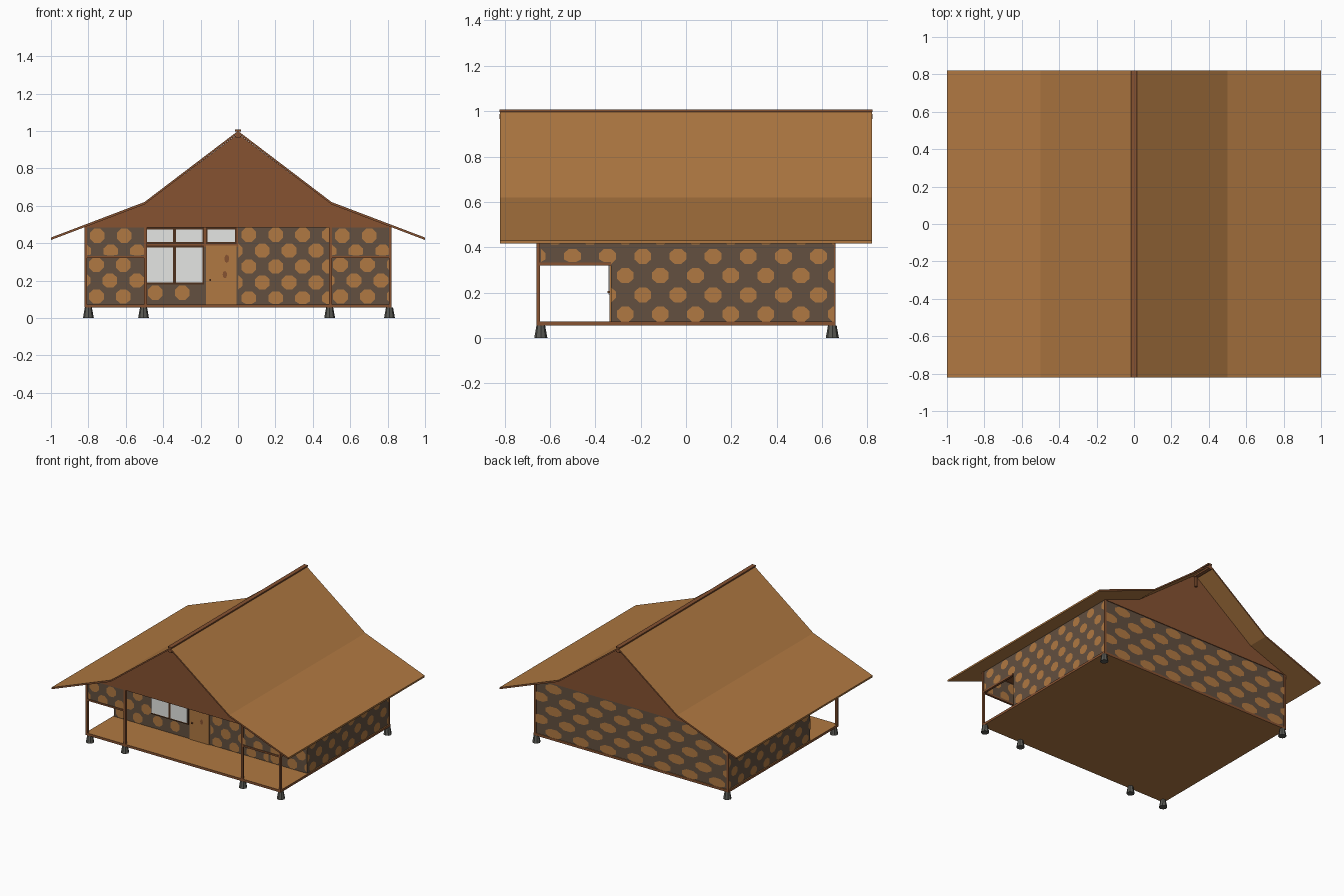
import bpy, bmesh, math

cube = bpy.data.objects.get("Cube")
if cube:
    bpy.data.objects.remove(cube, do_unlink=True)


def material(name, r, g, b):
    m = bpy.data.materials.new(name)
    m.use_nodes = True
    m.diffuse_color = (r, g, b, 1)
    m.node_tree.nodes["Principled BSDF"].inputs["Base Color"].default_value = (r, g, b, 1)
    return m


TAN = material("tan wood", 0.435, 0.19, 0.054)
BROWN = material("brown wood", 0.24, 0.085, 0.031)
DARK = material("dark wood", 0.075, 0.03, 0.012)
WEAVE = material("dark weave", 0.125, 0.08, 0.05)
GLASS = material("pale glass", 0.78, 0.79, 0.77)
STONE = material("grey stone", 0.1, 0.1, 0.088)


def make(name, verts, faces, *mats):
    mesh = bpy.data.meshes.new(name)
    mesh.from_pydata(verts, [], faces)
    for m in mats:
        mesh.materials.append(m)
    obj = bpy.data.objects.new(name, mesh)
    bpy.context.collection.objects.link(obj)
    return obj


def prism(name, outline, y0, y1, *mats):
    """Extrude an x-z outline along y."""
    n = len(outline)
    verts = [(x, y, z) for y in (y0, y1) for x, z in outline]
    faces = [tuple(range(n)), tuple(range(2 * n - 1, n - 1, -1))]
    faces += [(i, n + i, n + (i + 1) % n, (i + 1) % n) for i in range(n)]
    obj = make(name, verts, faces, *mats)
    bm = bmesh.new()
    bm.from_mesh(obj.data)
    bmesh.ops.recalc_face_normals(bm, faces=bm.faces)
    bm.to_mesh(obj.data)
    bm.free()
    return obj


def box(name, x0, x1, y0, y1, z0, z1, *mats):
    return prism(name, [(x0, z0), (x1, z0), (x1, z1), (x0, z1)], y0, y1, *mats)


def spots(name, axis, plane, facing, u0, u1, z0, z1, du, ru, rz=0.036, dz=0.085):
    """Staggered woven spots on a wall, trimmed to its rectangle."""
    verts, faces = [], []
    at = plane + facing * 0.003
    flip = (axis == "y") == (facing > 0)
    for row in range(int((z1 - z0) / dz) + 2):
        cz = z1 - 0.045 - row * dz
        if cz < z0 - rz / 2:
            continue
        for col in range(int((u1 - u0) / du) + 2):
            cu = u0 + du * (col + (0.4 if row % 2 else 0.9) - 0.5)
            if not u0 - ru / 2 < cu < u1 + ru / 2:
                continue
            start = len(verts)
            for k in range(8):
                a = math.tau * (k + 0.5) / 8
                u = min(max(cu + ru * math.cos(a), u0), u1)
                z = min(max(cz + rz * math.sin(a), z0), z1)
                verts.append((u, at, z) if axis == "y" else (at, u, z))
            ring = list(range(start, start + 8))
            faces.append(ring[::-1] if flip else ring)
    make(name, verts, faces, TAN)


# Floor with tan faces and brown rim, on stone feet
floor = box("floor_slab", -0.822, 0.822, -0.66, 0.66, 0.055, 0.073, BROWN, TAN)
for face in floor.data.polygons:
    face.material_index = int(abs(face.normal.z) > 0.9)
for x, y in [(-0.8, -0.64), (-0.505, -0.64), (0.49, -0.64), (0.81, -0.64), (-0.8, 0.645), (0.81, 0.645)]:
    bpy.ops.mesh.primitive_cone_add(vertices=8, radius1=0.029, radius2=0.019, depth=0.056,
                                    location=(x, y, 0.028))
    foot = bpy.context.object
    foot.name = "stone_foot"
    foot.data.materials.append(STONE)

# Woven house body
FRONT = -0.33
box("house_walls", -0.815, 0.815, FRONT, 0.655, 0.07, 0.49, WEAVE)
spots("back_wall_spots", "y", 0.655, 1, -0.815, 0.815, 0.07, 0.49, 0.23, 0.072)
for s in (-1, 1):
    spots("side_wall_spots", "x", s * 0.815, s, FRONT, 0.655, 0.07, 0.49, 0.155, 0.04)
for u0, u1, z1 in [(-0.815, -0.5, 0.33), (-0.5, -0.18, 0.18), (0, 0.49, 0.49), (0.49, 0.815, 0.33)]:
    spots("front_wall_spots", "y", FRONT, -1, u0, u1, 0.075, z1, 0.144, 0.043, 0.041)

# Porch posts, upper woven panels and their rails
for s in (-1, 1):
    for x in (0.495, 0.814):
        box("porch_post", s * x - 0.008, s * x + 0.008, -0.66, -0.644, 0.07, 0.49, BROWN)
    lo, hi = sorted((s * 0.5, s * 0.81))
    box("front_upper_panel", lo, hi, -0.655, -0.647, 0.325, 0.49, WEAVE)
    for plane, facing in ((-0.655, -1), (-0.647, 1)):
        spots("front_panel_spots", "y", plane, facing, lo, hi, 0.335, 0.485, 0.144, 0.043, 0.041)
    box("front_panel_rail", lo, hi, -0.66, -0.644, 0.32, 0.332, BROWN)
    lo, hi = sorted((s * 0.807, s * 0.815))
    box("side_upper_panel", lo, hi, -0.65, FRONT, 0.325, 0.49, WEAVE)
    for plane, facing in ((lo, -1), (hi, 1)):
        spots("side_panel_spots", "x", plane, facing, -0.64, FRONT, 0.335, 0.49, 0.155, 0.04)
    lo, hi = sorted((s * 0.803, s * 0.82))
    box("side_panel_rail", lo, hi, -0.65, FRONT, 0.32, 0.332, BROWN)
    box("back_corner_post", lo, hi, 0.652, 0.66, 0.07, 0.49, BROWN)
box("front_beam", -0.82, 0.82, -0.66, -0.644, 0.484, 0.495, BROWN)
box("porch_ceiling", -0.81, 0.81, -0.65, FRONT, 0.487, 0.492, BROWN)


# Windows: dark frame, pale panes
def window(name, x0, x1, z0, z1, panes):
    box(name + "_frame", x0, x1, FRONT - 0.008, FRONT, z0, z1, DARK)
    step = (x1 - x0) / panes
    for i in range(panes):
        box(name + "_pane", x0 + i * step + 0.008, x0 + (i + 1) * step - 0.008,
            FRONT - 0.011, FRONT - 0.007, z0 + 0.011, z1 - 0.011, GLASS)


box("window_surround", -0.5, 0, FRONT - 0.005, FRONT, 0.38, 0.49, BROWN)
window("main_window", -0.498, -0.182, 0.18, 0.387, 2)
window("transom_window", -0.498, -0.182, 0.395, 0.483, 2)
window("door_transom", -0.17, -0.008, 0.395, 0.483, 1)

# Door with knots and handle
box("door", -0.172, -0.008, FRONT - 0.007, FRONT, 0.07, 0.388, TAN)
for x, z, r in [(-0.06, 0.317, 0.022), (-0.07, 0.232, 0.02)]:
    ring = [(x + 0.6 * r * math.cos(math.tau * k / 8), FRONT - 0.009,
             z + r * math.sin(math.tau * k / 8)) for k in range(8)]
    make("door_knot", ring, [tuple(range(8))], BROWN)
box("door_handle", -0.153, -0.145, FRONT - 0.016, FRONT, 0.199, 0.208, BROWN)

# Gable walls
gable = [(-0.82, 0.488), (0.82, 0.488), (0.5, 0.608), (0, 0.985), (-0.5, 0.608)]
prism("front_gable", gable, -0.66, -0.65, BROWN)
prism("back_gable", gable, 0.65, 0.66, BROWN)
box("ridge_hanger", -0.008, 0.008, 0.66, 0.676, 0.89, 0.98, BROWN)

# Kinked roof with brown gable ends, ridge beam and cap
top = [(-1, 0.43), (-0.5, 0.62), (0, 1.0), (0.5, 0.62), (1, 0.43)]
roof = prism("roof", top + [(x, z - 0.013) for x, z in reversed(top)], -0.82, 0.82, TAN, BROWN)
for face in roof.data.polygons:
    face.material_index = int(abs(face.normal.y) > 0.9)
box("ridge_beam", -0.014, 0.014, -0.822, 0.822, 0.965, 0.987, BROWN)
box("ridge_cap", -0.016, 0.016, -0.822, 0.822, 0.997, 1.007, BROWN)
